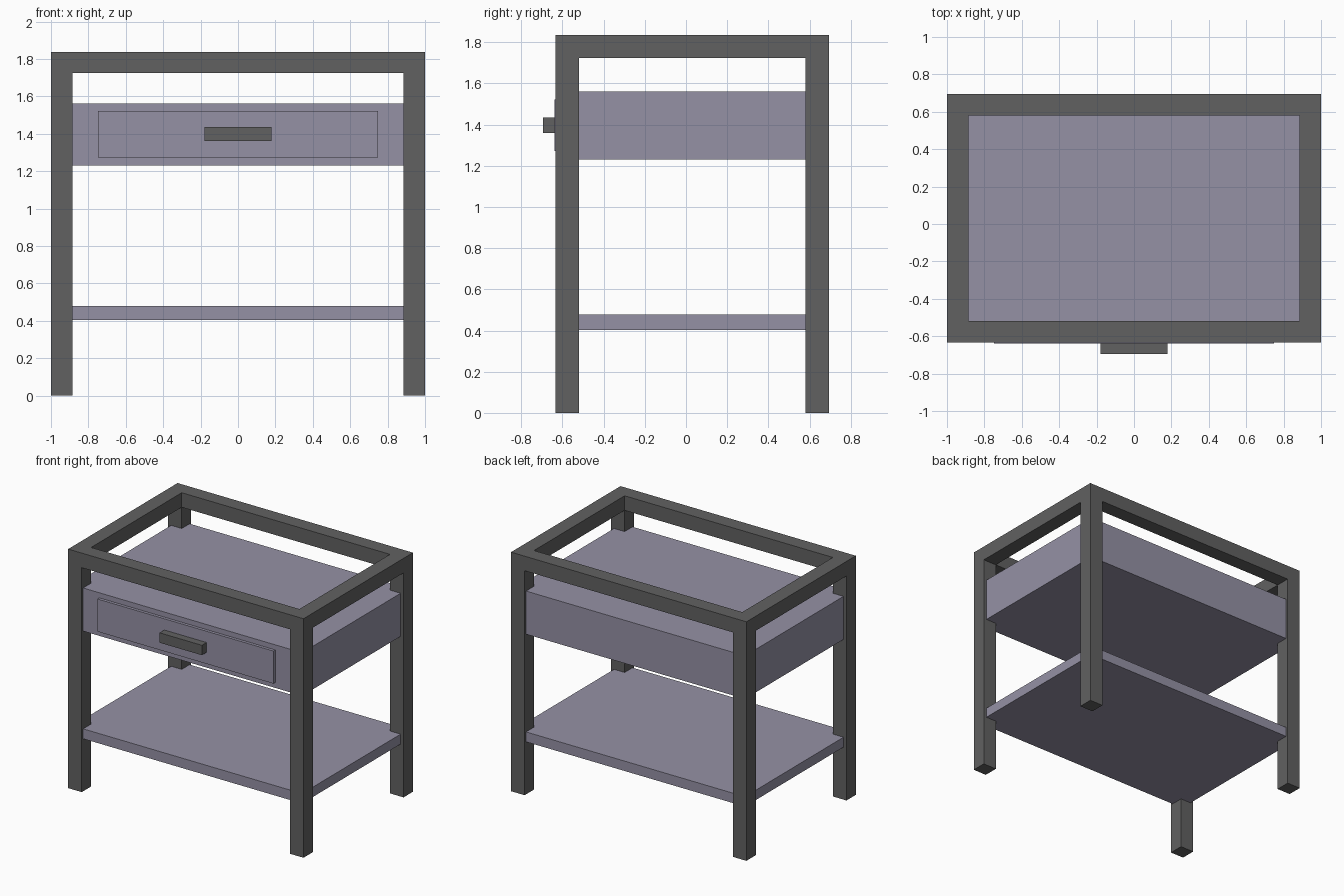
import bpy
import bmesh
from mathutils import Vector

if "Cube" in bpy.data.objects:
    bpy.data.objects.remove(bpy.data.objects["Cube"])


def material(name, rgb):
    m = bpy.data.materials.new(name)
    m.diffuse_color = (*rgb, 1.0)
    m.use_nodes = True
    m.node_tree.nodes["Principled BSDF"].inputs["Base Color"].default_value = m.diffuse_color
    return m


DARK = material("dark grey metal", (0.120, 0.120, 0.120))
LILAC = material("greyish lilac panel", (0.300, 0.285, 0.375))


def finish(bm, name, mat):
    bmesh.ops.recalc_face_normals(bm, faces=bm.faces[:])
    me = bpy.data.meshes.new(name)
    bm.to_mesh(me)
    bm.free()
    me.materials.append(mat)
    ob = bpy.data.objects.new(name, me)
    bpy.context.collection.objects.link(ob)
    return ob


def box(name, lo, hi, mat):
    bm = bmesh.new()
    bmesh.ops.create_cube(bm, size=1)
    lo, hi = Vector(lo), Vector(hi)
    for v in bm.verts:
        v.co = (lo + hi) / 2 + v.co * (hi - lo)
    return finish(bm, name, mat)


# Frame: square ring of rails with a leg dropped from each corner
XS = (-1.0, -0.885, 0.885, 1.0)
YS = (-0.633, -0.519, 0.581, 0.695)
RAIL_Z, TOP_Z = 1.724, 1.836


def lift(bm, faces, dz, keep):
    r = bmesh.ops.extrude_face_region(bm, geom=faces, use_keep_orig=keep)
    verts = [g for g in r["geom"] if isinstance(g, bmesh.types.BMVert)]
    bmesh.ops.translate(bm, verts=verts, vec=(0, 0, dz))


bm = bmesh.new()
grid = [[bm.verts.new((x, y, RAIL_Z)) for y in YS] for x in XS]
ring, corners = [], []
for i in range(3):
    for j in range(3):
        if i == 1 and j == 1:
            continue
        f = bm.faces.new((grid[i][j], grid[i + 1][j], grid[i + 1][j + 1], grid[i][j + 1]))
        ring.append(f)
        if i != 1 and j != 1:
            corners.append(f)
bmesh.ops.delete(bm, geom=[v for v in bm.verts if not v.link_faces], context='VERTS')
lift(bm, ring, TOP_Z - RAIL_Z, True)
lift(bm, corners, -RAIL_Z, False)
finish(bm, "frame_with_legs", DARK)

# Drawer case and lower shelf, slightly inset from the outside of the legs
X, Y0, Y1 = 0.975, -0.615, 0.677
box("drawer_case", (-X, Y0, 1.23), (X, Y1, 1.561), LILAC)
box("lower_shelf", (-X, Y0, 0.403), (X, Y1, 0.479), LILAC)

# Drawer front and its handle
box("drawer_front", (-0.748, -0.638, 1.272), (0.748, Y0 + 0.005, 1.522), LILAC)
box("drawer_handle", (-0.18, -0.695, 1.36), (0.18, -0.635, 1.436), DARK)
